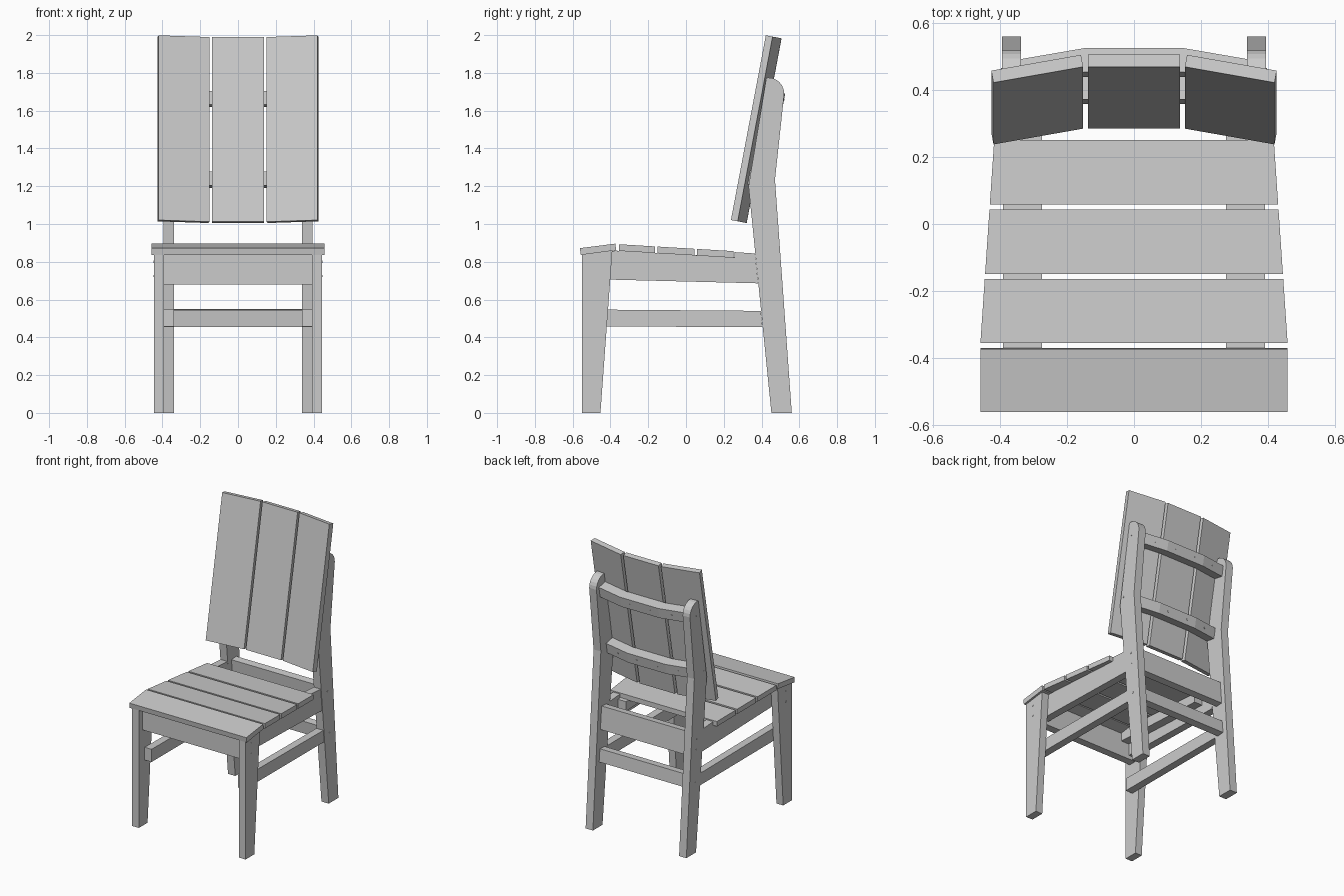
import bpy, bmesh, math
from mathutils import Matrix, Vector

if "Cube" in bpy.data.objects:
    bpy.data.objects.remove(bpy.data.objects["Cube"])


def prism(name, profile, a, b, to3d, matrix=None):
    """Extrude a 2D profile from depth a to depth b; to3d maps (u, v, depth) to a point."""
    bm = bmesh.new()
    lo = [bm.verts.new(to3d(u, v, a)) for u, v in profile]
    hi = [bm.verts.new(to3d(u, v, b)) for u, v in profile]
    bm.faces.new(lo)
    bm.faces.new(hi)
    n = len(lo)
    for i in range(n):
        j = (i + 1) % n
        bm.faces.new((lo[i], lo[j], hi[j], hi[i]))
    if matrix is not None:
        bm.transform(matrix)
    bmesh.ops.recalc_face_normals(bm, faces=bm.faces)
    me = bpy.data.meshes.new(name)
    bm.to_mesh(me)
    bm.free()
    ob = bpy.data.objects.new(name, me)
    bpy.context.collection.objects.link(ob)
    return ob


def side(u, v, d):      # profile in y, z; depth along x
    return (d, u, v)


def plan(u, v, d):      # profile in x, y; depth along z
    return (u, v, d)


def pair(name, profile, x0, x1):
    """The same side-profile board on the left and on the right."""
    prism(name + "_right", profile, x0, x1, side)
    prism(name + "_left", profile, -x1, -x0, side)


def screw(name, pos, direction, r=0.006):
    """Small screw head, nearly flush with the wood."""
    bm = bmesh.new()
    rot = Vector((0, 0, 1)).rotation_difference(Vector(direction)).to_matrix().to_4x4()
    bmesh.ops.create_cone(bm, cap_ends=True, segments=10, radius1=r, radius2=r,
                          depth=0.004, matrix=Matrix.Translation(pos) @ rot)
    me = bpy.data.meshes.new(name)
    bm.to_mesh(me)
    bm.free()
    bpy.context.collection.objects.link(bpy.data.objects.new(name, me))


# legs
pair("front_leg", [(-.55, 0), (-.453, 0), (-.39, .859), (-.55, .837)], .392, .445)
arc = [(.435 + .085 * math.cos(t), 1.69 + .085 * math.sin(t))
       for t in [math.radians(15 * i) for i in range(7)]]
pair("back_leg", [(.452, 0), (.56, 0), (.471, 1.235)] + arc
     + [(.425, 1.772), (.331, 1.2)], .338, .395)

# side aprons, stepped up behind the last seat slat
pair("side_apron", [(-.455, .707), (.382, .686), (.366, .844), (.256, .851),
                    (.256, .823), (-.375, .859), (-.455, .848)], .338, .392)

# side stretchers, fixed to the inside of the front legs
pair("side_stretcher", [(-.485, .457), (.405, .455), (.396, .54), (-.485, .547)], .338, .392)

# cleats under the seat slats
pair("seat_cleat", [(-.455, .79), (.28, .755), (.28, .823), (-.375, .859), (-.455, .848)],
     .275, .338)

# cross members
prism("front_apron", [(-.51, .68), (-.455, .68), (-.455, .847), (-.51, .84)], -.392, .392, side)
prism("back_apron", [(.424, .68), (.476, .684), (.462, .845), (.41, .84)], -.338, .338, side)
prism("back_stretcher", [(.436, .455), (.49, .459), (.481, .549), (.427, .545)],
      -.338, .338, side)

# front seat slat, tipped down at the front edge
prism("front_seat_slat", [(-.562, .872), (-.557, .836), (-.37, .861), (-.374, .896)],
      -.459, .459, side)

# seat slats, tapering towards the back
half = lambda y: .459 - (y + .355) * .068
for i, (y0, y1) in enumerate([(-.356, -.164), (-.15, .044), (.059, .251)]):
    bottom = [(-half(y0), y0), (half(y0), y0), (half(y1), y1), (-half(y1), y1)]
    top = lambda y: .893 - .06 * (y + .36)
    slat = prism("seat_slat_%d" % (i + 1), bottom, -.035, 0, plan)
    for v in slat.data.vertices:
        v.co.z += top(v.co.y)

# backrest, built upright and then leaned back
lean = Matrix.Translation((0, .285, 1.012)) @ Matrix.Rotation(math.radians(-10.7), 4, 'X')
T = .037
prism("back_slat_middle", [(-.138, 0), (.138, 0), (.138, T), (-.138, T)], 0, .995, plan, lean)
ang = math.radians(10)
dx, dy = T * math.sin(ang), T * math.cos(ang)
for s, label in ((1, "right"), (-1, "left")):
    prism("back_slat_" + label,
          [(s * .152, 0), (s * .42, -.048), (s * (.42 + dx), -.048 + dy), (s * (.152 + dx), dy)],
          0, .995, plan, lean)

# bent rails behind the back slats
W = .073
for z, label in ((.675, "upper"), (.24, "lower")):
    prism(label + "_back_rail",
          [(-.338, .004), (-.15, T), (.15, T), (.338, .004),
           (.338, .004 + W), (.15, T + W), (-.15, T + W), (-.338, .004 + W)],
          z - .037, z + .037, plan, lean)
    # screws through the back of each rail
    for x in (-.24, -.08, .08, .24):
        y = T + W - max(0, abs(x) - .15) * .176
        screw("rail_screw", lean @ Vector((x, y, z)),
              lean.to_3x3() @ Vector((math.copysign(.17, x) if abs(x) > .15 else 0, 1, 0)))

# screws on the outer faces of the legs
for s in (1, -1):
    for y, z in ((-.485, .8), (-.485, .725)):
        screw("front_leg_screw", (s * .445, y, z), (s, 0, 0))
    for y, z in ((.44, .8), (.447, .725), (.46, .497), (.365, 1.25), (.445, 1.675)):
        screw("back_leg_screw", (s * .395, y, z), (s, 0, 0))
